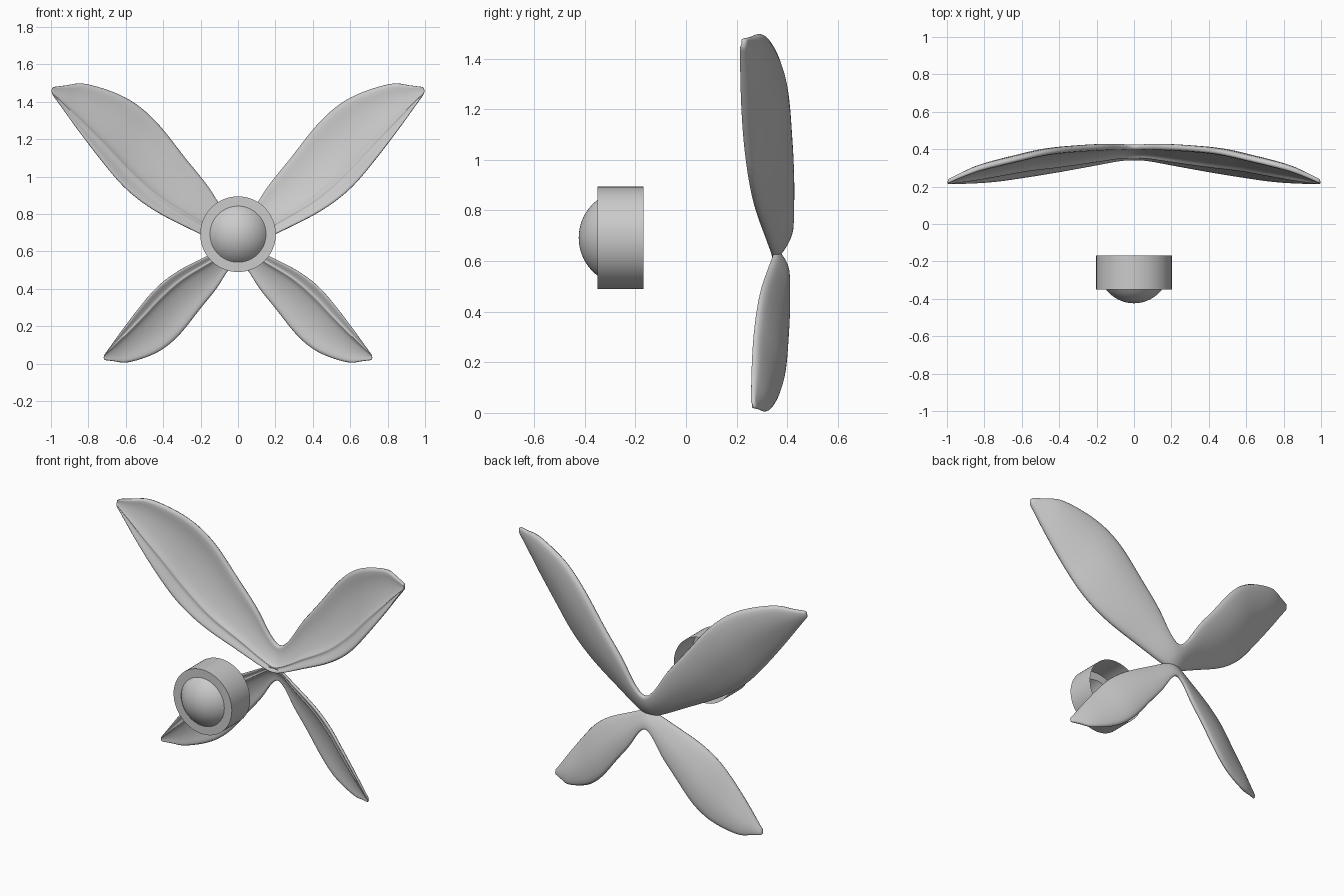
import bpy, bmesh, math
from mathutils import Vector

if "Cube" in bpy.data.objects:
    bpy.data.objects.remove(bpy.data.objects["Cube"])

# Right half of a blade pair: upper edge and lower edge, centre to tip
UPPER = [(0, .412, .755), (.07, .412, .81), (.16, .41, .95), (.28, .403, 1.10), (.44, .385, 1.30),
         (.60, .35, 1.425), (.81, .30, 1.497), (.92, .26, 1.488), (.998, .225, 1.478)]
LOWER = [(0, .348, .61), (.08, .343, .632), (.22, .318, .70), (.44, .278, .812), (.60, .252, .932),
         (.73, .234, 1.082), (.86, .225, 1.253), (.94, .222, 1.365), (.998, .222, 1.445)]
CENTRE = Vector((0, .37, .63))


def spline(points, steps=4):
    """Catmull-Rom curve through the points."""
    p = [Vector(q) for q in points]
    p = [2 * p[0] - p[1]] + p + [2 * p[-1] - p[-2]]
    out = []
    for i in range(1, len(p) - 2):
        a, b, c, d = p[i - 1:i + 3]
        for k in range(steps):
            t = k / steps
            out.append(.5 * (2 * b + (c - a) * t + (2 * a - 5 * b + 4 * c - d) * t * t
                             + (3 * b - a - 3 * c + d) * t ** 3))
    return out + [p[-2]]


def mirrored(points):
    return [(-x, y, z) for x, y, z in points[:0:-1]] + points


def finish(bm, name, angle):
    bmesh.ops.recalc_face_normals(bm, faces=bm.faces[:])
    mesh = bpy.data.meshes.new(name)
    bm.to_mesh(mesh)
    bm.free()
    obj = bpy.data.objects.new(name, mesh)
    bpy.context.collection.objects.link(obj)
    bpy.ops.object.select_all(action='DESELECT')
    obj.select_set(True)
    bpy.context.view_layer.objects.active = obj
    bpy.ops.object.shade_smooth_by_angle(angle=math.radians(angle))
    return obj


def blade_pair(name, scale, flip):
    """Cupped loft from tip to tip with a raised rib on the front."""
    front = [(0, 0), (.1, 0), (.18, 0), (.205, .012), (.235, .012), (.26, 0),
             (.4, 0), (.55, 0), (.7, 0), (.85, 0), (1, 0)]
    back = [1, .85, .7, .55, .4, .2, .1, 0]
    bm = bmesh.new()
    rings = []
    for up, low in zip(spline(mirrored(UPPER)), spline(mirrored(LOWER))):
        width = (up - low).length
        thick = .010 + .008 * min(1, width / .3)
        rib_fade = min(1, width / .25)

        def point(s, offset):
            p = low.lerp(up, s)
            p.y += .11 * width * 4 * s * (1 - s) + offset
            p = (p - CENTRE) * scale
            p.z *= flip
            return bm.verts.new(CENTRE + p)

        rings.append([point(s, -thick - rib * rib_fade) for s, rib in front]
                     + [point(s, thick) for s in back])
    n = len(rings[0])
    for a, b in zip(rings, rings[1:]):
        for i in range(n):
            j = (i + 1) % n
            bm.faces.new((a[i], a[j], b[j], b[i]))
    bm.faces.new(rings[0])
    bm.faces.new(rings[-1])
    obj = finish(bm, name, 180)
    sub = obj.modifiers.new("smooth", 'SUBSURF')
    sub.levels = sub.render_levels = 1


def turned(name, profile, segments=64):
    """Profile of (radius, y) turned around the hub axis."""
    bm = bmesh.new()
    verts = [bm.verts.new((r, y, 0)) for r, y in profile]
    edges = [bm.edges.new(e) for e in zip(verts, verts[1:])]
    bmesh.ops.spin(bm, geom=verts + edges, cent=(0, 0, 0), axis=(0, 1, 0),
                   angle=math.tau, steps=segments, use_duplicate=False)
    bmesh.ops.remove_doubles(bm, verts=bm.verts[:], dist=.0005)
    # Normals face outward, away from the open back
    obj = finish(bm, name, 30)
    obj.location.z = .692
    return obj


# Large upper blades and the smaller, flipped lower blades
blade_pair("upper_blades", 1, 1)
blade_pair("lower_blades", .72, -1)

# Hub cup, open at the back, and its domed cap
turned("hub_cup", [(.202, -.168), (.202, -.35), (.15, -.35)])
R = .188
half = math.asin(.15 / R)
turned("hub_dome", [(R * math.sin(half * k / 10), -.424 + R * (1 - math.cos(half * k / 10)))
                    for k in range(11)])
